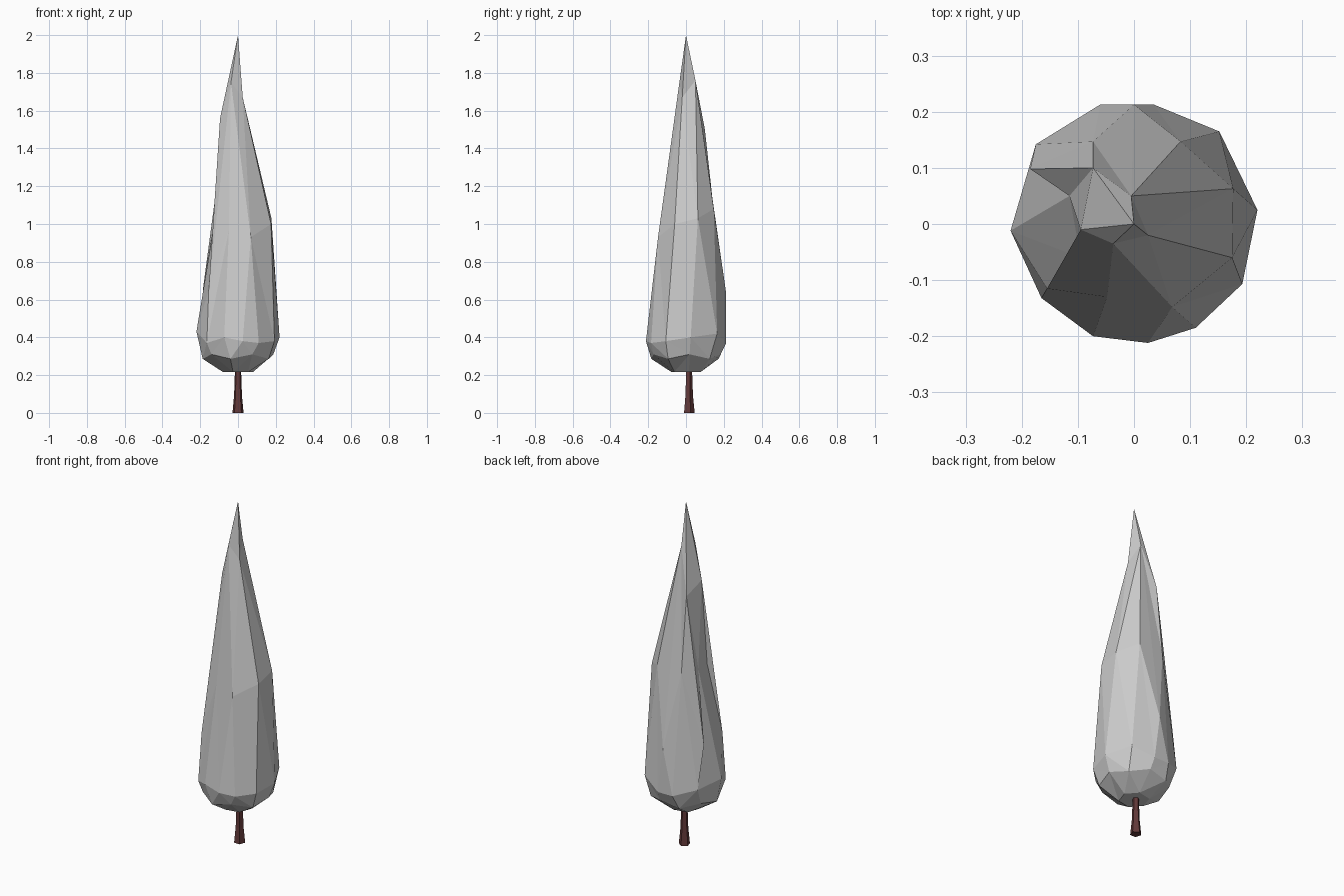
import bpy, bmesh
from math import atan2, sin, cos, tau

if "Cube" in bpy.data.objects:
    bpy.data.objects.remove(bpy.data.objects["Cube"])


def finish(bm, name):
    bmesh.ops.recalc_face_normals(bm, faces=bm.faces)
    mesh = bpy.data.meshes.new(name)
    bm.to_mesh(mesh)
    bm.free()
    obj = bpy.data.objects.new(name, mesh)
    bpy.context.collection.objects.link(obj)
    return obj


def circle(n, r, z, phase=0.0, wobble=0.0, cy=0.0):
    return [(r * cos(tau * i / n + phase), cy + r * sin(tau * i / n + phase),
             z + wobble * (-1) ** i) for i in range(n)]


def ring(bm, pts):
    pts = sorted(pts, key=lambda p: atan2(p[1], p[0]) % tau)
    return [bm.verts.new(p) for p in pts]


def stitch(bm, a, b):
    """Join two rings of different counts with triangles, advancing by angle."""
    def ang(r, i):
        v = r[i % len(r)].co
        return atan2(v.y, v.x) % tau + tau * (i // len(r))
    i = j = 0
    while i < len(a) or j < len(b):
        step_a = j == len(b) or (i < len(a) and ang(a, i + 1) < ang(b, j + 1))
        va, vb = a[i % len(a)], b[j % len(b)]
        if step_a:
            i += 1
            bm.faces.new((va, a[i % len(a)], vb))
        else:
            j += 1
            bm.faces.new((va, b[j % len(b)], vb))


# Foliage: faceted flame shape from irregular rings, bottom to top
wide = [(.22, .025, .40), (.152, .165, .42), (.035, .213, .37), (-.06, .213, .37),
        (-.175, .142, .41), (-.22, -.012, .43), (-.165, -.132, .37),
        (-.073, -.20, .40), (.025, -.212, .38), (.11, -.185, .37), (.193, -.107, .38)]
middle = [(.177, .063, 1.03), (.083, .147, 1.08), (0, .213, .63), (-.073, .147, 1.07),
          (-.185, .098, .66), (-.115, .05, 1.07), (-.095, -.06, 1.05),
          (-.155, -.115, .65), (-.048, -.13, .97), (.068, -.148, .93), (.175, -.06, 1.0)]
upper = [(.025, -.02, 1.67), (-.037, -.035, 1.75), (-.095, -.01, 1.56),
         (-.073, .10, 1.5), (-.005, .05, 1.76)]

bm = bmesh.new()
rings = [ring(bm, p) for p in (circle(6, .082, .217, .2),
                               circle(10, .188, .298, .1, .012),
                               wide, middle, upper)]
for lower, higher in zip(rings, rings[1:]):
    stitch(bm, lower, higher)
bm.faces.new(rings[0])
tip = bm.verts.new((0, 0, 2))
top = rings[-1]
for k in range(len(top)):
    bm.faces.new((top[k - 1], top[k], tip))
finish(bm, "foliage")

# Trunk: five-sided stem flaring towards the ground
bm = bmesh.new()
stem = [[bm.verts.new(p) for p in circle(5, r, z, .3, cy=.015)]
        for r, z in ((.031, 0), (.022, .09), (.018, .2), (.016, .26))]
for lo, hi in zip(stem, stem[1:]):
    for k in range(5):
        bm.faces.new((lo[k - 1], lo[k], hi[k], hi[k - 1]))
bm.faces.new(stem[0])
bm.faces.new(stem[-1])
trunk = finish(bm, "trunk")
bark = bpy.data.materials.new("bark")
bark.diffuse_color = (.12, .04, .04, 1)
bark.use_nodes = True
bark.node_tree.nodes["Principled BSDF"].inputs["Base Color"].default_value = bark.diffuse_color
trunk.data.materials.append(bark)
